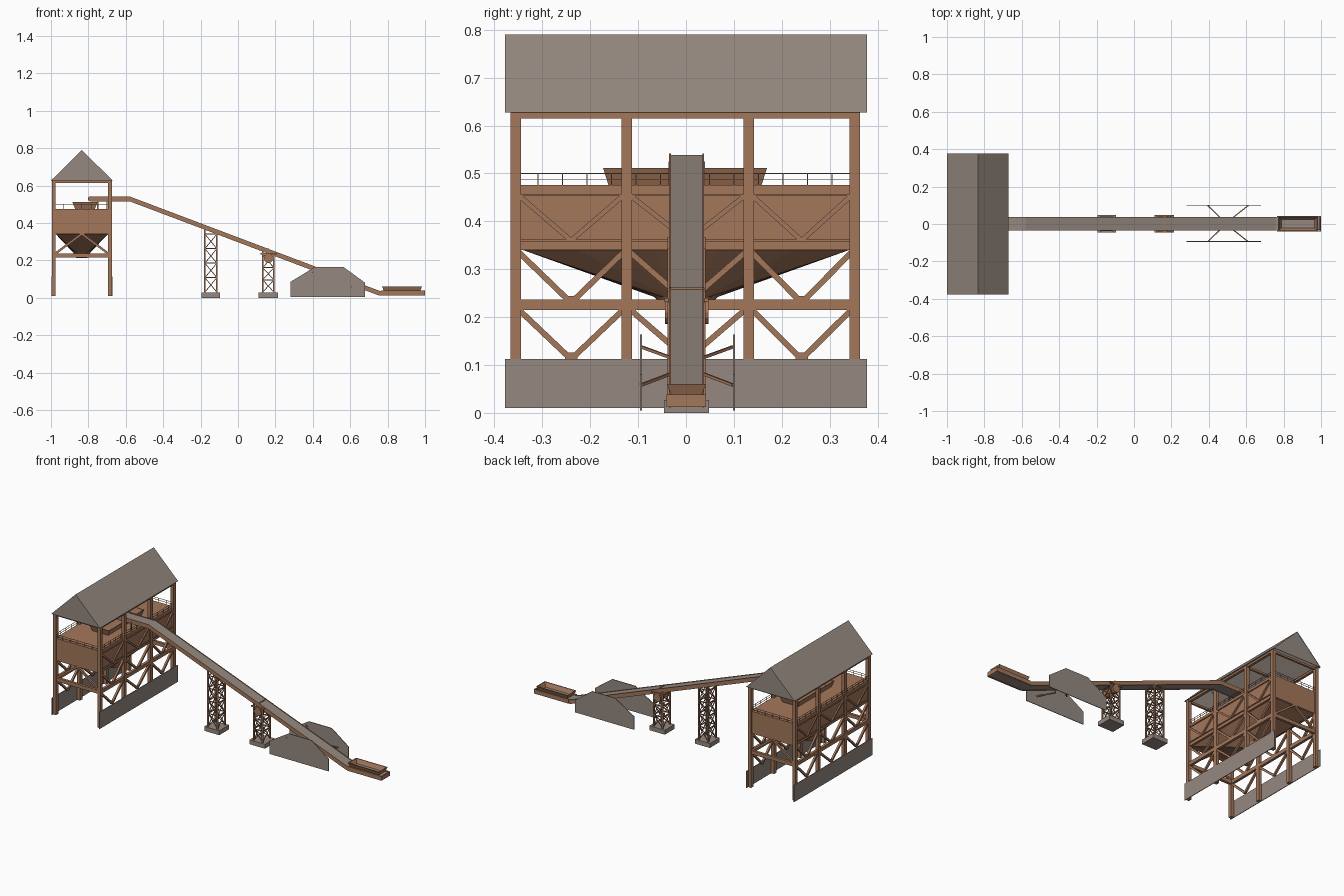
import bpy, bmesh, math
from mathutils import Vector, Matrix

if "Cube" in bpy.data.objects:
    bpy.data.objects.remove(bpy.data.objects["Cube"])


def material(name, col):
    m = bpy.data.materials.new(name)
    m.diffuse_color = (*col, 1)
    m.use_nodes = True
    m.node_tree.nodes["Principled BSDF"].inputs["Base Color"].default_value = m.diffuse_color
    return m


BROWN = material("rust_brown_steel", (0.37, 0.185, 0.105))
GREY = material("warm_grey_sheet", (0.30, 0.25, 0.215))


def finish(name, bm, mat):
    bmesh.ops.recalc_face_normals(bm, faces=bm.faces)
    me = bpy.data.meshes.new(name)
    bm.to_mesh(me)
    bm.free()
    me.materials.append(mat)
    ob = bpy.data.objects.new(name, me)
    bpy.context.collection.objects.link(ob)
    return ob


def box(bm, x0, x1, y0, y1, z0, z1):
    m = Matrix.Translation(((x0 + x1) / 2, (y0 + y1) / 2, (z0 + z1) / 2))
    bmesh.ops.create_cube(bm, size=1, matrix=m @ Matrix.Diagonal((x1 - x0, y1 - y0, z1 - z0, 1)))


def beam(bm, a, b, w):
    a, b = Vector(a), Vector(b)
    d = b - a
    rot = d.to_track_quat('Z', 'Y').to_matrix().to_4x4()
    bmesh.ops.create_cube(bm, size=1, matrix=Matrix.Translation((a + b) / 2) @ rot
                          @ Matrix.Diagonal((w, w, d.length, 1)))


def cyl(bm, x, z, r, y0, y1, n=16):
    m = Matrix.Translation((x, (y0 + y1) / 2, z)) @ Matrix.Rotation(math.pi / 2, 4, 'X')
    bmesh.ops.create_cone(bm, cap_ends=True, segments=n, radius1=r, radius2=r, depth=y1 - y0, matrix=m)


def prism(bm, pts, y0, y1):
    """Extrude an xz outline along y."""
    f = bm.faces.new([bm.verts.new((x, y0, z)) for x, z in pts])
    ext = bmesh.ops.extrude_face_region(bm, geom=[f])["geom"]
    bmesh.ops.translate(bm, vec=(0, y1 - y0, 0), verts=[v for v in ext if isinstance(v, bmesh.types.BMVert)])


def loft(bm, rings, cap=False):
    loops = [[bm.verts.new(p) for p in r] for r in rings]
    n = len(loops[0])
    for a, b in zip(loops, loops[1:]):
        for i in range(n):
            bm.faces.new((a[i], a[(i + 1) % n], b[(i + 1) % n], b[i]))
    if cap:
        bm.faces.new(loops[-1])


def rect(cx, cy, hx, hy, z):
    return [(cx + sx * hx, cy + sy * hy, z) for sx, sy in ((-1, -1), (1, -1), (1, 1), (-1, 1))]


CX = -0.835
XS = (-0.985, -0.685)
YS = (-0.356, -0.124, 0.131, 0.352)

# storehouse columns and horizontal beams
bm = bmesh.new()
for x in XS:
    for y in YS:
        box(bm, x - .01, x + .01, y - .011, y + .011, .01, .627)
    for z0, z1 in ((.215, .237), (.615, .627)):
        box(bm, x - .008, x + .008, YS[0], YS[3], z0, z1)
for y in YS:
    box(bm, XS[0], XS[1], y - .006, y + .006, .615, .627)
for y in (YS[0], YS[3]):
    box(bm, XS[0], XS[1], y - .008, y + .008, .215, .237)
finish("bunker_frame", bm, BROWN)

# V bracing in every bay, inverted V on the ends
bm = bmesh.new()
for x in XS:
    for ya, yb in zip(YS, YS[1:]):
        mid = (ya + yb) / 2
        for zt, zb in ((.222, .112), (.342, .23)):
            for y in (ya, yb):
                beam(bm, (x, y, zt), (x, mid, zb), .012)
            box(bm, x - .004, x + .004, mid - .013, mid + .013, zb, zb + .014)
        out = x + math.copysign(.004, x - CX)
        for y in (ya, yb):
            beam(bm, (out, y, .46), (out, mid, .36), .01)
        for z in (.36, .455):
            beam(bm, (out, ya, z), (out, yb, z), .005)
for y in (YS[0], YS[3]):
    for x in XS:
        beam(bm, (x, y, .23), (CX, y, .342), .012)
finish("frame_braces", bm, BROWN)

# lower wall sheets
bm = bmesh.new()
for x in (-.996, -.674):
    box(bm, x - .002, x + .002, -.378, .378, .01, .113)
finish("lower_wall_sheets", bm, GREY)

# bunker body with platform
bm = bmesh.new()
box(bm, -.986, -.684, -.36, .356, .34, .476)
finish("bunker_body", bm, BROWN)

# discharge hopper: rectangle blending to a round outlet
N = 32


def round_ring(rx, ry, z):
    return [(CX + rx * math.cos(t), ry * math.sin(t), z) for t in
            (2 * math.pi * i / N + math.pi / 4 for i in range(N))]


top = []
for i in range(N):
    t = 2 * math.pi * i / N + math.pi / 4
    c, s = math.cos(t), math.sin(t)
    k = max(abs(c), abs(s))
    top.append((CX + .14 * c / k, .343 * s / k, .341))
bm = bmesh.new()
loft(bm, [top, round_ring(.046, .066, .242), round_ring(.03, .038, .213)], True)
finish("discharge_hopper", bm, BROWN)

# platform railing
bm = bmesh.new()
x0, x1, y0, y1 = -.985, -.685, -.36, .356
for z in (.488, .5):
    for a, b in (((x0, y0), (x1, y0)), ((x1, y0), (x1, y1)), ((x1, y1), (x0, y1)), ((x0, y1), (x0, y0))):
        beam(bm, (*a, z), (*b, z), .002)
for i in range(15):
    y = y0 + (y1 - y0) * i / 14
    for x in (x0, x1):
        beam(bm, (x, y, .475), (x, y, .501), .002)
for i in range(1, 6):
    for y in (y0, y1):
        beam(bm, (x0 + .05 * i, y, .475), (x0 + .05 * i, y, .501), .002)
finish("platform_railing", bm, BROWN)

# receiving hopper on the platform
bm = bmesh.new()
loft(bm, [rect(-.818, -.002, .053, .16, .476), rect(-.818, -.002, .067, .171, .511),
          rect(-.818, -.002, .062, .166, .511), rect(-.818, -.002, .048, .155, .478)], True)
finish("receiving_hopper", bm, BROWN)

# gable roof, open underneath
bm = bmesh.new()
prism(bm, [(-1, .627), (CX, .79), (-.67, .627), (-.675, .627), (CX, .784), (-.995, .627)], -.378, .378)
for y in (-.377, .375):
    prism(bm, [(-.997, .627), (CX, .788), (-.673, .627)], y, y + .002)
finish("gable_roof", bm, GREY)

# conveyor belt and side frames along one path
PATH = [(-.79, .53), (-.58, .53), (.757, .025), (.985, .025)]


def ribbon(bm, y0, y1, lo, hi):
    prism(bm, [(x, z + hi) for x, z in PATH] + [(x, z + lo) for x, z in reversed(PATH)], y0, y1)


bm = bmesh.new()
ribbon(bm, -.031, .034, -.011, .009)
finish("conveyor_belt", bm, GREY)
bm = bmesh.new()
for y in (-.035, .034):
    ribbon(bm, y, y + .004, -.014, .012)
    cyl(bm, -.79, .529, .013, y, y + .004)
finish("conveyor_side_frames", bm, BROWN)
bm = bmesh.new()
for x, z in ((-.79, .529), (.985, .024)):
    cyl(bm, x, z, .01, -.031, .034)
finish("end_pulleys", bm, GREY)

# head supports standing on the platform
bm = bmesh.new()
for x in (-.75, -.70):
    for y in (-.034, .037):
        beam(bm, (x, y, .475), (x, y, .525), .006)
finish("head_supports", bm, BROWN)

# feed box at the tail
bm = bmesh.new()
loft(bm, [rect(.877, .001, .095, .03, .033), rect(.877, .001, .107, .041, .06),
          rect(.877, .001, .102, .036, .06), rect(.877, .001, .088, .022, .036)])
for y in (-.041, .036):
    box(bm, .765, 1, y, y + .006, .012, .038)
box(bm, .994, 1, -.041, .042, .012, .038)
finish("feed_box", bm, BROWN)


# lattice towers on footings
def tower(name, cx, hx, base, height, panels):
    hy = .036
    bm = bmesh.new()
    box(bm, cx - base, cx + base, -.046, .048, 0, .027)
    finish(name + "_footing", bm, GREY)
    bm = bmesh.new()
    c = [(cx + sx * hx, .001 + sy * hy) for sx, sy in ((-1, -1), (1, -1), (1, 1), (-1, 1))]
    for x, y in c:
        slope = -.378 * (x - cx)
        beam(bm, (x, y, .025), (x, y, height + slope), .008)
    step = (height - .045) / panels
    for i in range(panels):
        z0, z1 = .03 + i * step, .03 + (i + 1) * step
        for a, b in zip(c, c[1:] + c[:1]):
            beam(bm, (*a, z0), (*b, z1), .004)
            beam(bm, (*b, z0), (*a, z1), .004)
            beam(bm, (*a, z1), (*b, z1), .005)
    finish(name, bm, BROWN)


tower("tall_tower", -.145, .032, .05, .355, 4)
tower("short_tower", .162, .03, .052, .242, 3)

# drive drum and belt cover band on the short tower
bm = bmesh.new()
cyl(bm, .163, .21, .024, -.044, .047, 12)
finish("drive_drum", bm, BROWN)
bm = bmesh.new()
for y in (-.045, .039):
    box(bm, .12, .205, y, y + .008, .232, .24)
z = .53 - .3777 * (.163 + .58)
beam(bm, (.163, -.036, z + .01), (.163, .039, z + .01), .006)
finish("belt_cross_band", bm, BROWN)

# side screens with struts
bm = bmesh.new()
for y in (-.096, .098):
    prism(bm, [(.28, .005), (.28, .085), (.41, .164), (.565, .164), (.68, .08), (.68, .005)], y, y + .004)
finish("side_screens", bm, GREY)
bm = bmesh.new()
for s in (-1, 1):
    for xo, zo, xi, zi in ((.395, .138, .46, .115), (.61, .058, .53, .082)):
        beam(bm, (xo, .002 + s * .096, zo), (xi, .002 + s * .033, zi), .006)
    beam(bm, (.46, .002 + s * .033, .135), (.46, .002 + s * .033, .112), .006)
    beam(bm, (.53, .002 + s * .033, .11), (.53, .002 + s * .033, .079), .006)
finish("screen_struts", bm, BROWN)
